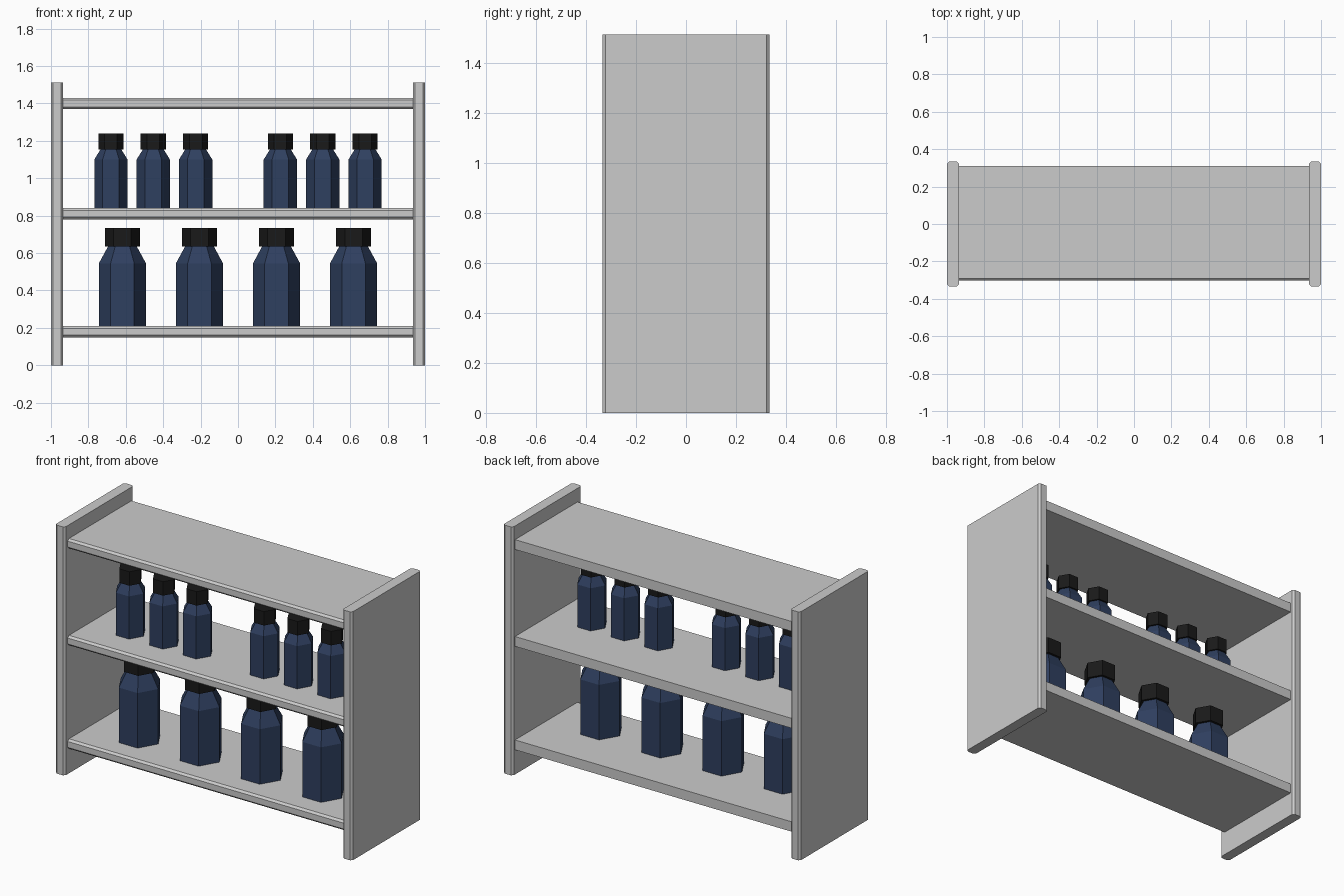
import bpy, bmesh
from math import cos, sin, pi

if "Cube" in bpy.data.objects:
    bpy.data.objects.remove(bpy.data.objects["Cube"])

SEGMENTS = 6
BOTTLE_Y = -0.065


def material(name, color):
    m = bpy.data.materials.new(name)
    m.diffuse_color = color
    m.use_nodes = True
    m.node_tree.nodes["Principled BSDF"].inputs["Base Color"].default_value = m.diffuse_color
    return m


navy = material("navy_plastic", (0.028, 0.05, 0.115, 1))
black = material("black_plastic", (0.01, 0.01, 0.01, 1))


def finish(name, bm, mat=None):
    bmesh.ops.recalc_face_normals(bm, faces=bm.faces)
    mesh = bpy.data.meshes.new(name)
    bm.to_mesh(mesh)
    bm.free()
    if mat:
        mesh.materials.append(mat)
    ob = bpy.data.objects.new(name, mesh)
    bpy.context.collection.objects.link(ob)
    return ob


def board(name, lo, hi, is_bevelled, width=0.012):
    """Box between two corners, with chosen edges chamfered."""
    bm = bmesh.new()
    bmesh.ops.create_cube(bm, size=1)
    for v in bm.verts:
        v.co = [(a + b) / 2 + c * (b - a) for a, b, c in zip(lo, hi, v.co)]
    edges = [e for e in bm.edges if is_bevelled(*[v.co for v in e.verts])]
    bmesh.ops.bevel(bm, geom=edges, offset=width, segments=1, affect='EDGES')
    return finish(name, bm)


def lathe(name, profile, x, mat):
    """Closed six-sided solid from (radius, z) rings, flat face to the front."""
    bm = bmesh.new()
    rings = [[bm.verts.new((x + r * cos(2 * pi * i / SEGMENTS),
                            BOTTLE_Y + r * sin(2 * pi * i / SEGMENTS), z))
              for i in range(SEGMENTS)] for r, z in profile]
    for a, b in zip(rings, rings[1:]):
        for i in range(SEGMENTS):
            j = (i + 1) % SEGMENTS
            bm.faces.new((a[i], a[j], b[j], b[i]))
    bm.faces.new(rings[0])
    bm.faces.new(rings[-1])
    return finish(name, bm, mat)


def bottle(name, x, radius, neck, cap, z):
    base, shoulder, cap_base, top = z
    lathe(name + "_body", [(radius, base), (radius, shoulder), (neck, cap_base)], x, navy)
    lathe(name + "_cap", [(cap, cap_base), (cap, top)], x, black)


# Side panels with chamfered upright edges
for side, x0, x1 in (("left", -1, -0.935), ("right", 0.935, 1)):
    board(side + "_side_panel", (x0, -0.333, 0), (x1, 0.333, 1.513),
          lambda a, b: abs(a.z - b.z) > 0.1)

# Shelves with chamfered front edges
for name, z in (("bottom", 0.15), ("middle", 0.78), ("top", 1.37)):
    board(name + "_shelf", (-0.935, -0.303, z), (0.935, 0.31, z + 0.06),
          lambda a, b: a.y < 0 and b.y < 0 and abs(a.x - b.x) > 0.1)

# Four large bottles on the bottom shelf
for i, x in enumerate((-0.618, -0.206, 0.206, 0.618)):
    bottle(f"large_bottle_{i + 1}", x, 0.126, 0.077, 0.094, (0.21, 0.545, 0.635, 0.735))

# Six small bottles on the middle shelf, with the centre place empty
for i, slot in enumerate((-3, -2, -1, 1, 2, 3)):
    bottle(f"small_bottle_{i + 1}", slot * 0.2265, 0.089, 0.055, 0.067,
           (0.84, 1.10, 1.155, 1.24))
